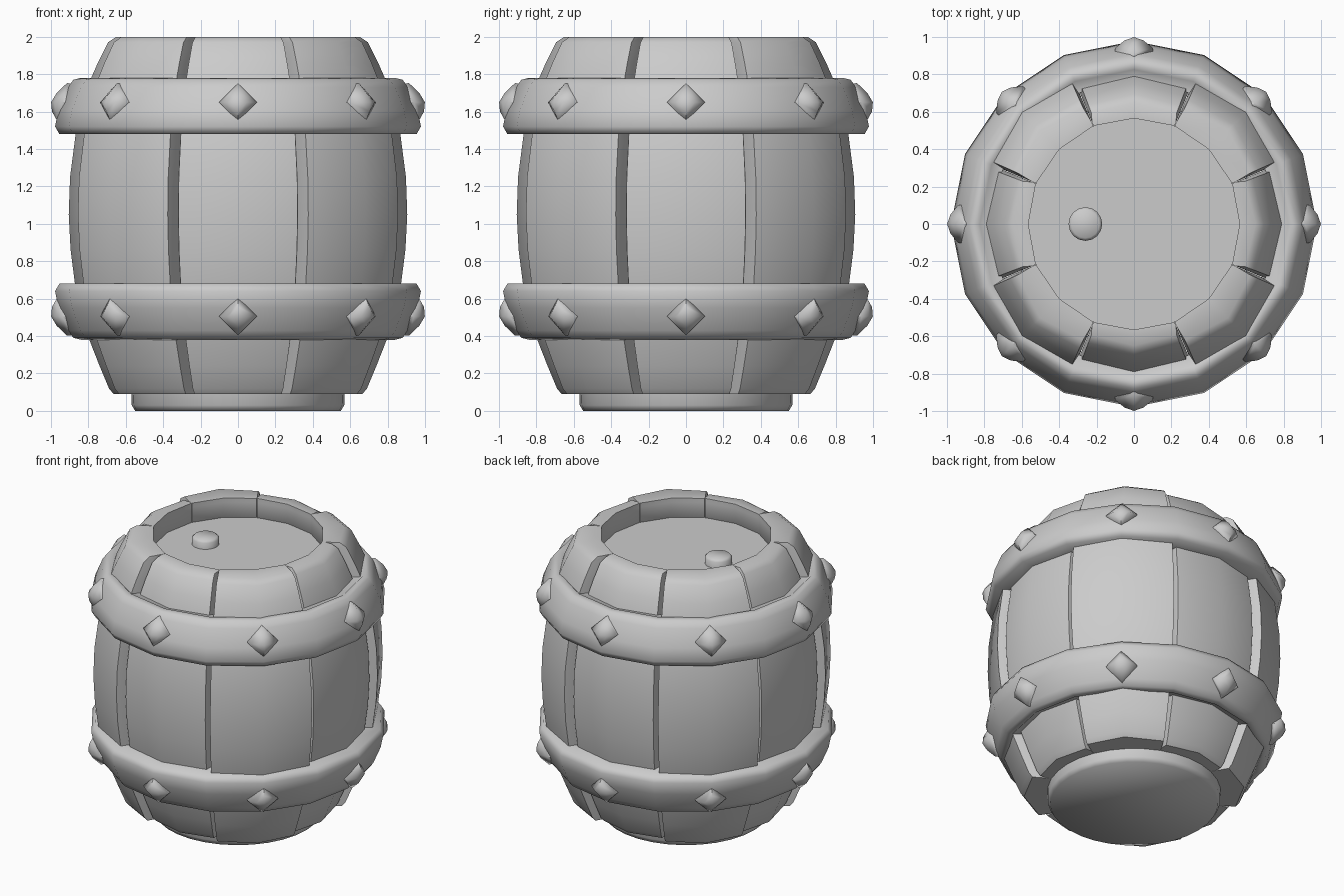
import bpy
from math import sin, cos, pi, radians

if "Cube" in bpy.data.objects:
    bpy.data.objects.remove(bpy.data.objects["Cube"])


def make(name, verts, faces, angle=35):
    me = bpy.data.meshes.new(name)
    me.from_pydata(verts, [], faces)
    me.validate()
    ob = bpy.data.objects.new(name, me)
    bpy.context.collection.objects.link(ob)
    bpy.ops.object.select_all(action='DESELECT')
    ob.select_set(True)
    bpy.context.view_layer.objects.active = ob
    bpy.ops.object.mode_set(mode='EDIT')
    bpy.ops.mesh.select_all(action='SELECT')
    bpy.ops.mesh.normals_make_consistent(inside=False)
    bpy.ops.object.mode_set(mode='OBJECT')
    bpy.ops.object.shade_smooth_by_angle(angle=radians(angle))
    return ob


def lathe(name, profile, n, closed=False, cx=0.0, angle=35):
    """Spin an (r, z) profile; capped at both ends unless it is a closed ring."""
    m = len(profile)
    verts = [(cx + r * cos(2 * pi * i / n), r * sin(2 * pi * i / n), z)
             for i in range(n) for r, z in profile]
    faces = []
    for i in range(n):
        a, b = i * m, (i + 1) % n * m
        for j in range(m if closed else m - 1):
            k = (j + 1) % m
            faces.append((a + j, b + j, b + k, a + k))
    if not closed:
        faces.append([i * m for i in range(n)])
        faces.append([i * m + m - 1 for i in range(n)])
    return make(name, verts, faces, angle)


# Staves: (z, outer radius, inner radius), eight bulging planks
LEVELS = [(0.09, 0.665, 0.565), (0.12, 0.69, 0.565), (0.24, 0.74, 0.58),
          (0.38, 0.795, 0.66), (0.68, 0.872, 0.75), (0.86, 0.895, 0.77),
          (1.05, 0.905, 0.78), (1.25, 0.898, 0.77), (1.48, 0.868, 0.74),
          (1.78, 0.785, 0.63), (1.86, 0.75, 0.565), (1.97, 0.695, 0.565),
          (2.0, 0.65, 0.565)]
# (angle from stave centre, radius offset): the diagonal planks stand proud
LOW = [(-22.4, -0.06), (-21, -0.015), (0, 0), (21, -0.015), (22.4, -0.06)]
PROUD = [(-22.4, -0.06), (-21.3, 0.03), (0, 0.06), (21.3, 0.03), (22.4, -0.06)]


def stave(index):
    base = index * 45
    section = PROUD if index % 2 else LOW
    verts, faces = [], []
    for z, ro, ri in LEVELS:
        ring = [(ro + d, t) for t, d in section] + [(ri, t) for t, d in reversed(section)]
        verts += [(r * cos(radians(base + t)), r * sin(radians(base + t)), z) for r, t in ring]
    n, last = 10, (len(LEVELS) - 1) * 10
    for k in range(len(LEVELS) - 1):
        for j in range(n):
            a, b = k * n + j, k * n + (j + 1) % n
            faces.append((a, b, b + n, a + n))
    for o in (0, last):
        for j in range(4):
            faces.append((o + j, o + j + 1, o + 8 - j, o + 9 - j))
    make(f"stave_{index + 1}", verts, faces, 40)


for i in range(8):
    stave(i)

# Hoops: sixteen-sided, flaring toward the belly
HOOP = [(0.78, 0.0), (0.955, 0.0), (0.978, 0.04), (0.96, 0.13), (0.91, 0.25),
        (0.88, 0.29), (0.84, 0.30), (0.825, 0.285), (0.76, 0.28)]
lathe("upper_hoop", [(r, 1.48 + h) for r, h in HOOP], 16, True, angle=65)
lathe("lower_hoop", [(r, 0.68 - h) for r, h in HOOP], 16, True, angle=65)


# Diamond studs, leaning with the hoop slope
def stud(name, ang, zc, lean):
    rc, verts = 0.94, []
    for size, out in ((0.1, -0.04), (0.102, 0.0), (0.05, 0.042)):
        for u, v in ((1, 0), (0, 1), (-1, 0), (0, -1)):
            r = rc + out - lean * 0.25 * v * size
            t = u * size
            verts.append((r * cos(ang) - t * sin(ang), r * sin(ang) + t * cos(ang), zc + v * size))
    verts.append((0.999 * cos(ang), 0.999 * sin(ang), zc))
    faces = [(0, 1, 2, 3)]
    for j in range(4):
        k = (j + 1) % 4
        faces += [(j, k, 4 + k, 4 + j), (4 + j, 4 + k, 8 + k, 8 + j), (8 + j, 8 + k, 12)]
    make(name, verts, faces, 65)


for i in range(8):
    stud(f"upper_stud_{i + 1}", i * pi / 4, 1.65, 1)
    stud(f"lower_stud_{i + 1}", i * pi / 4, 0.505, -1)

# Recessed lid, bung and bottom plug
lathe("lid", [(0.58, 1.80), (0.58, 1.86)], 16)
lathe("bung", [(0.09, 1.84), (0.09, 1.905), (0.075, 1.92)], 16, cx=-0.26, angle=60)
lathe("bottom_plug", [(0.55, 0.0), (0.568, 0.03), (0.572, 0.15)], 32, angle=60)
